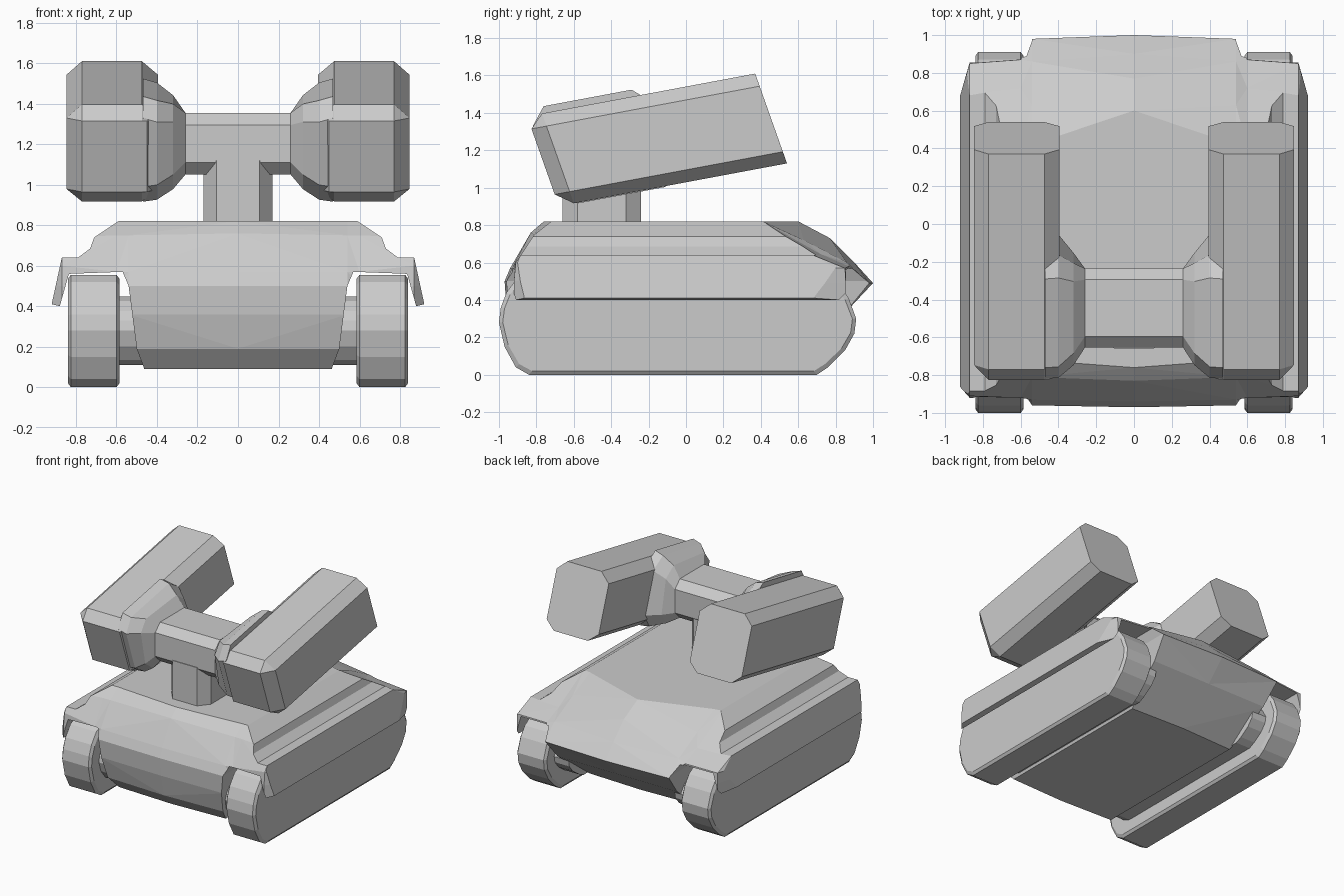
import bpy, bmesh

if "Cube" in bpy.data.objects:
    bpy.data.objects.remove(bpy.data.objects["Cube"])


def loft(name, rings, mirror=False, tri=False):
    """Skin a list of equal-length 3D rings and cap both ends."""
    bm = bmesh.new()
    loops = [[bm.verts.new(p) for p in ring] for ring in rings]
    n = len(loops[0])
    for a, b in zip(loops, loops[1:]):
        for i in range(n):
            j = (i + 1) % n
            bm.faces.new((a[i], a[j], b[j], b[i]))
    bm.faces.new(loops[0][::-1])
    bm.faces.new(loops[-1])
    bmesh.ops.remove_doubles(bm, verts=bm.verts[:], dist=1e-4)
    if tri:
        bmesh.ops.triangulate(bm, faces=[f for f in bm.faces if len(f.verts) == 4])
    bmesh.ops.recalc_face_normals(bm, faces=bm.faces[:])
    me = bpy.data.meshes.new(name)
    bm.to_mesh(me)
    bm.free()
    ob = bpy.data.objects.new(name, me)
    bpy.context.collection.objects.link(ob)
    if mirror:
        m = ob.modifiers.new("mirror", 'MIRROR')
        m.use_mirror_merge = False
    return ob


def octagon(x, y0, y1, z0, z1, c, shear=0.0):
    """Chamfered rectangle in the y-z plane, optionally leaning like the pods."""
    pts = [(y0 + c, z0), (y1 - c, z0), (y1, z0 + c), (y1, z1 - c),
           (y1 - c, z1), (y0 + c, z1), (y0, z1 - c), (y0, z0 + c)]
    cy, cz = (y0 + y1) / 2, (z0 + z1) / 2
    return [(x, y - 0.35 * shear * (z - cz), z + 0.187 * shear * (y - cy)) for y, z in pts]


# Hull: side profiles lofted across the width, cut to the front cross-section
low = [(-.95, .36), (-.90, .19), (-.81, .09), (.53, .09), (.85, .33)]
centre = [(-.76, .82), (-.83, .76), (-.94, .57), (-.97, .50), (-.96, .36), (-.92, .19),
          (-.83, .09), (.55, .09), (.85, .33), (1.0, .49), (.90, .60), (.77, .73), (.60, .82)]
inner = [(-.72, .82), (-.81, .75), (-.93, .57), (-.96, .50)] + low + [
    (.98, .49), (.86, .60), (.63, .72), (.42, .82)]
shoulder = [(-.72, .82), (-.81, .75), (-.92, .57), (-.93, .50)] + low + [
    (.88, .49), (.87, .58), (.72, .645), (.41, .82)]
fender = [(-.72, .82), (-.82, .74), (-.91, .60), (-.92, .50), (-.92, .36), (-.90, .19),
          (-.81, .09), (.53, .09), (.85, .33), (.855, .49), (.85, .57), (.69, .635), (.41, .82)]
edge = [(max(y, -.83), z) if y < 0 else (min(y, .58), z) for y, z in fender]
half = [(.54, inner), (.60, shoulder), (.87, fender), (.95, edge)]
stations = [(-x, p) for x, p in half[::-1]] + [(0, centre)] + half
hull = loft("hull", [[(x, y, z) for y, z in p] for x, p in stations], tri=True)

right = [(.47, .90), (.71, .74), (.73, .685), (.79, .64), (.87, .64), (.92, .41), (.88, .40),
         (.835, .56), (.57, .57), (.54, .50), (.50, .19), (.44, .03)]
section = right + [(-x, z) for x, z in right[::-1]]
cutter = loft("hull_section", [[(x, y, z) for x, z in section] for y in (-1.2, 1.2)])
cutter.hide_render = True
b = hull.modifiers.new("cut", 'BOOLEAN')
b.operation, b.solver, b.object = 'INTERSECT', 'EXACT', cutter
bpy.context.view_layer.objects.active = hull
bpy.ops.object.modifier_apply(modifier="cut")
bpy.data.objects.remove(cutter)

# Tracks: rounded side profile with chamfered edges
track = [(-.84, 0), (-.91, .04), (-.97, .15), (-1, .28), (-.99, .36), (-.96, .44),
         (-.90, .52), (-.83, .555), (.70, .555), (.82, .48), (.87, .41), (.91, .30),
         (.90, .22), (.85, .13), (.76, .04), (.70, 0)]


def inset(x, d):
    return [(x, -.05 + (y + .05) * (1 - d / .95), .28 + (z - .28) * (1 - d / .28))
            for y, z in track]


loft("track", [inset(.585, .02), inset(.60, 0), inset(.825, 0), inset(.84, .02)], mirror=True)
loft("track_mount", [inset(.46, .11), inset(.60, .11)], mirror=True)

# Turret post
post = [(-.105, -.66), (.105, -.66), (.17, -.58), (.17, -.32),
        (.105, -.24), (-.105, -.24), (-.17, -.32), (-.17, -.58)]
loft("turret_post", [[(x, y, z) for x, y in post] for z in (.80, 1.12)])

# Crossbar with flared collars reaching the pods
bar = (-.655, -.235, 1.05, 1.355, .06)
loft("crossbar", [octagon(-.28, *bar), octagon(.28, *bar)])
loft("pod_collar", [octagon(.26, *bar),
                    octagon(.32, -.72, -.18, 1.0, 1.42, .08, .6),
                    octagon(.40, -.76, -.11, .97, 1.46, .09, 1),
                    octagon(.47, -.76, -.11, .96, 1.48, .09, 1)], mirror=True)

# Launcher pods: leaning octagonal boxes with a chamfered front end
oct_xt = [(.475, 0), (.77, 0), (.847, .13), (.847, .86),
          (.77, 1), (.475, 1), (.395, .86), (.395, .13)]


def pod_ring(s, clamp=False):
    ring = []
    for x, t in oct_xt:
        if clamp:
            x, t = min(max(x, .45), .77), min(max(t, .13), .86)
        ring.append((x, .54 + s - .17 * t, 1.13 + .187 * s + .48 * t))
    return ring


loft("launcher_pod", [pod_ring(0), pod_ring(-1.14), pod_ring(-1.22, True)], mirror=True)
